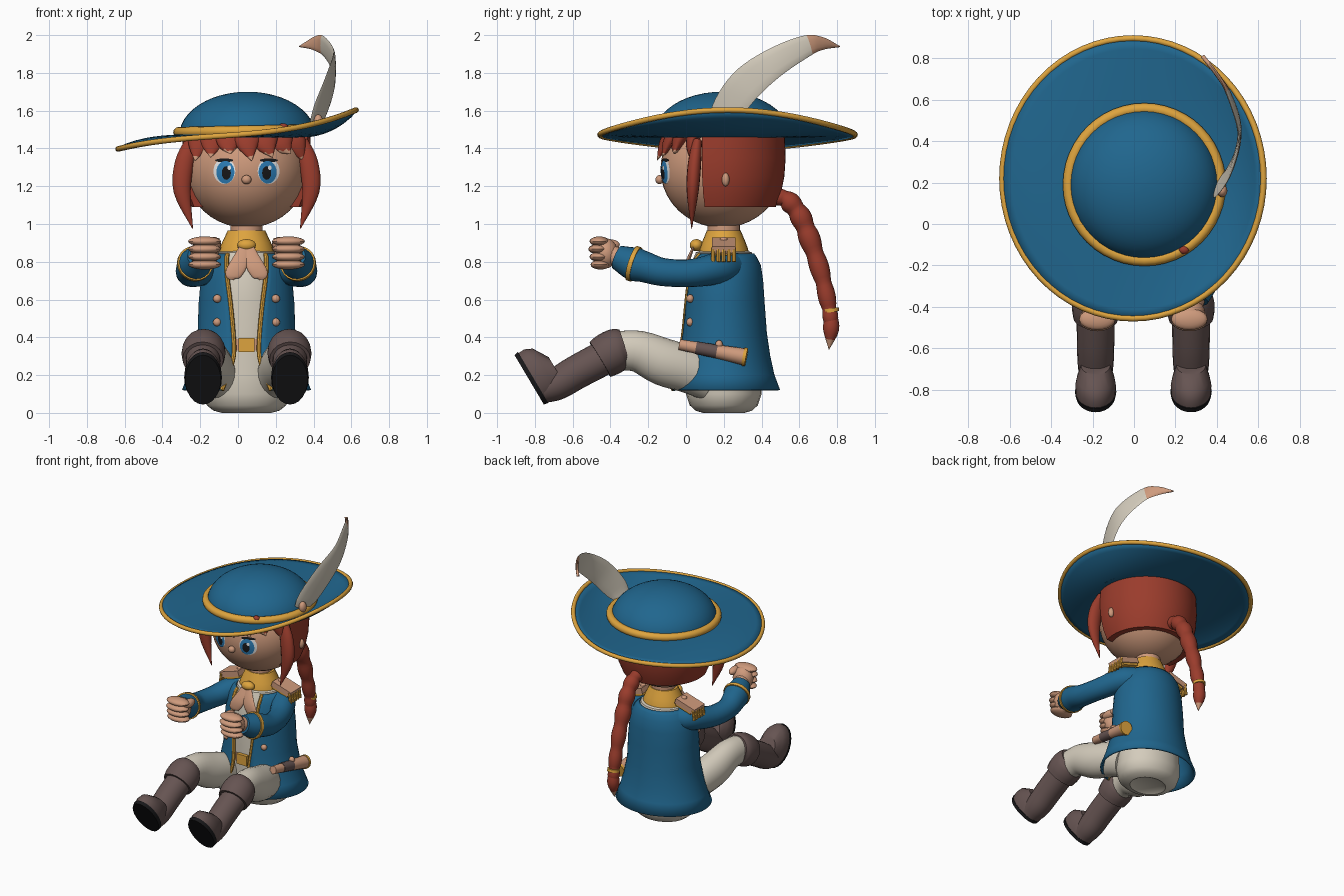
import bpy, bmesh, math
from math import sin, cos, pi, radians, sqrt
from mathutils import Vector as V, Matrix

if "Cube" in bpy.data.objects:
    bpy.data.objects.remove(bpy.data.objects["Cube"])

X0 = 0.045   # body centre line
made = []


def material(name, rgb):
    lin = [(c / 255 / 12.92 if c < 11 else ((c / 255 + .055) / 1.055) ** 2.4) for c in rgb] + [1]
    m = bpy.data.materials.new(name)
    m.use_nodes = True
    m.diffuse_color = lin
    m.node_tree.nodes["Principled BSDF"].inputs["Base Color"].default_value = lin
    return m


TEAL = material("teal cloth", (32, 102, 142))
GOLD = material("gold", (222, 164, 62))
CREAM = material("cream", (212, 204, 188))
SKIN = material("skin", (206, 154, 124))
HAIR = material("red hair", (154, 60, 44))
BOOT = material("brown leather", (102, 84, 82))
BLACK = material("black", (24, 24, 26))
WHITE = material("white", (235, 235, 235))
IRIS = material("eye blue", (44, 126, 184))


def finish(name, bm, mat):
    bmesh.ops.recalc_face_normals(bm, faces=bm.faces)
    me = bpy.data.meshes.new(name)
    bm.to_mesh(me)
    bm.free()
    me.materials.append(mat)
    ob = bpy.data.objects.new(name, me)
    bpy.context.collection.objects.link(ob)
    made.append(ob)
    return ob


def ring(c, u, v, n=24, a0=0, a1=None):
    # closed ellipse, or an arc when a1 is given
    c, u, v = V(c), V(u), V(v)
    step = 2 * pi / n if a1 is None else (a1 - a0) / (n - 1)
    return [c + u * cos(a0 + i * step) + v * sin(a0 + i * step) for i in range(n)]


def loft(name, rings, mat, wrap=True, caps=True):
    bm = bmesh.new()
    rows = [[bm.verts.new(p) for p in r] for r in rings]
    n = len(rows[0])
    for a, b in zip(rows, rows[1:]):
        for i in range(n if wrap else n - 1):
            j = (i + 1) % n
            bm.faces.new((a[i], a[j], b[j], b[i]))
    if caps:
        bm.faces.new(rows[0])
        bm.faces.new(rows[-1])
    return finish(name, bm, mat)


def flat(z, rx, ry, cx=X0, cy=0.2, **k):
    return ring((cx, cy, z), (rx, 0, 0), (0, ry, 0), **k)


def spline(pts, sub):
    # smooth path through the points; works on vectors of any size
    p = [V(q) for q in pts]
    p = [2 * p[0] - p[1]] + p + [2 * p[-1] - p[-2]]
    out = []
    for i in range(1, len(p) - 2):
        for k in range(sub):
            t = k / sub
            a, b, c, d = p[i - 1:i + 3]
            out.append(.5 * (2 * b + (c - a) * t + (2 * a - 5 * b + 4 * c - d) * t * t
                             + (3 * b - a - 3 * c + d) * t ** 3))
    return out + [p[-2]]


def tube(name, pts, radii, mat, sub=4, n=16, flatten=1, bump=None, closed=False):
    if closed:
        path, rad = [V(p) for p in pts], [radii] * len(pts)
    else:
        radii = radii if isinstance(radii, (list, tuple)) else [radii] * len(pts)
        path = spline(pts, sub)
        rad = [max(r[0], .001) for r in spline([(r, 0) for r in radii], sub)]
    m, rings = len(path), []
    for i, p in enumerate(path):
        d = path[(i + 1) % m] - path[i - 1] if closed else path[min(i + 1, m - 1)] - path[max(i - 1, 0)]
        side = V((0, 0, 1)).cross(d) if closed or abs(d.normalized().x) > .8 else V((1, 0, 0))
        v = d.cross(side).normalized()
        u = v.cross(d).normalized()
        r = rad[i] * (bump(i / (m - 1)) if bump else 1)
        rings.append(ring(p, u * r, v * r * flatten, n))
    if closed:
        rings.append(rings[0])
    return loft(name, rings, mat, caps=not closed)


def colour_below(ob, z, mat):
    ob.data.materials.append(mat)
    for f in ob.data.polygons:
        f.material_index = int(f.center.z < z)


def ball(name, loc, size, mat, seg=20):
    bm = bmesh.new()
    bmesh.ops.create_uvsphere(bm, u_segments=seg, v_segments=seg // 2, radius=1)
    bm.transform(Matrix.Translation(loc) @ Matrix.Diagonal((*size, 1)))
    return finish(name, bm, mat)


def box(name, loc, size, mat, rot=Matrix()):
    bm = bmesh.new()
    bmesh.ops.create_cube(bm, size=1)
    bm.transform(Matrix.Translation(loc) @ rot.to_4x4() @ Matrix.Diagonal((*size, 1)))
    return finish(name, bm, mat)


# Head, nose and neck
HC, HR = V((X0, .19, 1.29)), V((.325, .325, .31))
ball("head", HC, HR, SKIN, seg=40)
ball("nose", (X0, -.14, 1.235), (.026, .022, .024), SKIN)
loft("neck", [flat(z, .085, .085) for z in (.86, 1.04)], SKIN)


def patch(name, off, z, rx, rz, lift, mat):
    # thin oval painted on the face
    rings = []
    for k in (1, .75, .5, .25, .02):
        pts = ring((off, 0, z), (rx * k, 0, 0), (0, 0, rz * k))
        for p in pts:
            q = 1 - (p.x / HR.x) ** 2 - ((p.z - HC.z) / HR.z) ** 2
            p.y = HC.y - HR.y * sqrt(max(q, 0)) - lift
            p.x += X0
        rings.append(pts)
    loft(name, rings, mat)


for s, tag in ((1, "left"), (-1, "right")):
    patch(tag + "_eye_white", s * .117, 1.28, .058, .068, .003, WHITE)
    patch(tag + "_lash", s * .118, 1.337, .048, .01, .005, BLACK)
    patch(tag + "_iris", s * .112, 1.274, .048, .06, .006, IRIS)
    patch(tag + "_pupil", s * .107, 1.27, .024, .036, .008, BLACK)
    patch(tag + "_glint", s * .107 + .016, 1.298, .01, .012, .01, WHITE)

# Hair: back cap, side locks, fringe, braid
loft("hair_cap", [flat(z, r, r, cy=.185, n=40, a0=-.3, a1=pi + .3) for z, r in
                  ((1.09, .29), (1.16, .318), (1.25, .336), (1.35, .343), (1.47, .338))], HAIR)
for s, tag in ((1, "left"), (-1, "right")):
    tube(tag + "_lock", [(X0 + s * o, y, z) for o, y, z in
                         ((.29, .06, 1.44), (.33, .045, 1.32), (.34, .035, 1.17), (.285, .03, .975))],
         [.035, .05, .045, .002], HAIR, flatten=.7)
    ball(tag + "_ear", (X0 + s * .333, .21, 1.235), (.022, .02, .036), SKIN)
for i in range(7):
    a = radians(-57 + 19 * i)
    drop = 1.335 + .018 * (i % 3)
    path = [(X0 + r * sin(a + t), .19 - r * cos(a + t), z) for r, t, z in
            ((.26, 0, 1.49), (.305, .02, 1.42), (.345, .08, drop))]
    colour_below(tube("fringe_tuft", path, [.085, .06, .002], HAIR, flatten=.5), drop + .022, SKIN)
tube("braid", [(X0 + .02, y, z) for y, z in ((.44, 1.15), (.53, 1.13), (.6, 1.05), (.655, .92),
                                           (.715, .74), (.755, .57), (.77, .46))],
     [.035, .05, .054, .054, .048, .043, .036], HAIR, sub=8,
     bump=lambda t: .86 + .2 * abs(sin(t * pi * 7)))
tube("braid_band", [(X0 + .02, .766, .553), (X0 + .02, .769, .533)], .043, GOLD)
colour_below(tube("braid_tip", [(X0 + .02, .769, .53), (X0 + .02, .768, .44), (X0 + .02, .757, .335)],
                  [.03, .042, .001], HAIR), .385, SKIN)


# Hat: brim swept up on one side, dome, bands
def brim_ring(t, n=64):
    pts = flat(0, .3 + .33 * t, .3 + .375 * t, cx=.045 - .05 * t, cy=.19 + .03 * t, n=n)
    for p in pts:
        u = p.x / .64
        p.z = 1.466 + (.05 * u + .057 * u ** 3 + .03 * u * u + .007) * t ** 1.4
    return pts


brim = loft("hat_brim", [brim_ring(i / 8) for i in range(9)], TEAL, caps=False)
sol = brim.modifiers.new("thickness", "SOLIDIFY")
sol.thickness, sol.offset = .018, 0
tube("brim_edge", brim_ring(1), .015, GOLD, n=10, closed=True)
loft("hat_crown", [flat(1.465 + .235 * sin(a), .36 * cos(a) + .002, .36 * cos(a) + .002, cx=.05, cy=.19, n=48)
                   for a in [radians(90 * i / 12) for i in range(13)]], TEAL)
band = [V((p.x, p.y, 1.492 + .02 * p.x)) for p in flat(0, .365, .365, cx=.05, cy=.19, n=48)]
tube("hat_band", band, .028, GOLD, n=12, closed=True)
ball("band_gem", (.24, -.125, 1.515), (.025, .02, .018), HAIR)
ball("feather_clasp", (.425, .16, 1.54), (.025, .03, .04), SKIN)

# Feather: flattened loft following a curling spine (x, y, z, half width)
spine = spline([(.395, .18, 1.5, .045), (.43, .21, 1.59, .08), (.485, .315, 1.735, .09), (.508, .46, 1.85, .078),
                (.455, .63, 1.94, .058), (.4, .72, 1.955, .035), (.33, .81, 1.94, .004)], 5)
rings = []
for i, p in enumerate(spine):
    d = (spine[min(i + 1, len(spine) - 1)] - spine[max(i - 1, 0)]).to_3d()
    across = V((0, -d.z, d.y)).normalized()
    across.x = -.5 * max(0, 1 - i / 15)
    thin = d.cross(across).normalized()
    rings.append(ring(p.to_3d(), across * p.w, thin * .01, 12))
loft("feather", rings[:22], CREAM)
loft("feather_tip", rings[21:], SKIN)

# Body, trousers seat and shirt front
loft("body", [flat(z, rx, ry) for z, rx, ry in
              ((.015, .1, .08), (0, .13, .11), (.012, .175, .15), (.04, .21, .18), (.1, .23, .2), (.2, .225, .2),
               (.4, .225, .198), (.6, .22, .196), (.75, .195, .185), (.82, .17, .16), (.85, .16, .148),
               (.86, .13, .12))], CREAM)

# Coat, open at the front, with gold edging
coat = []
for z, rx, ry, gap in ((.12, .335, .292, .13), (.2, .305, .262, .1), (.3, .275, .24, .068), (.42, .252, .222, .07),
                       (.58, .247, .21, .085), (.7, .236, .202, .1), (.78, .216, .19, .105), (.82, .192, .17, .105),
                       (.84, .168, .155, .1)):
    g = math.asin(gap / rx)
    coat.append(flat(z, rx, ry, n=40, a0=-pi / 2 + g, a1=1.5 * pi - g))
ob = loft("coat", coat, TEAL, wrap=False, caps=False)
sol = ob.modifiers.new("thickness", "SOLIDIFY")
sol.thickness, sol.offset = .014, 0
for k in (0, -1):
    tube("coat_edging", [r[k] for r in coat], .012, GOLD, n=8)
for s in (1, -1):
    for z in (.605, .48):
        ball("coat_button", (X0 + s * .155, .022, z), (.022, .02, .022), SKIN)

# Collar, knot and scarf tails
loft("collar", [flat(z, r, r * .9) for z, r in
                ((.845, .148), (.87, .142), (.9, .13), (.93, .116), (.965, .1), (.965, .08))], GOLD)
ball("scarf_knot", (X0, .055, .888), (.05, .035, .032), GOLD)
for s in (1, -1):
    tube("scarf_tail", [(X0 + s * .012, .04, .88), (X0 + s * .04, .005, .79), (X0 + s * .075, -.004, .73),
                        (X0 + s * .08, -.004, .705)], [.025, .045, .04, .012], SKIN, flatten=.25)

# Belt and buckle
loft("belt", [flat(z, .232, .206) for z in (.33, .39)], SKIN)
box("belt_buckle", (X0, -.01, .36), (.085, .025, .075), GOLD)

# Sheathed knife on the left hip
a, b = V((.315, -.035, .362)), V((.335, .32, .295))
for name, t0, t1, r0, r1, m in (("knife_cap", 0, .27, .028, .032, SKIN), ("knife_grip", .25, .58, .034, .036, BOOT),
                                ("knife_sheath", .56, .96, .036, .045, SKIN), ("knife_end", .95, 1, .049, .049, GOLD)):
    tube(name, [a.lerp(b, t0), a.lerp(b, t1)], [r0, r1], m)
ball("knife_stud", (.325, .175, .36), (.02, .02, .025), SKIN)

for s, tag in ((1, "left"), (-1, "right")):
    def P(o, y, z):
        return V((X0 + s * o, y, z))

    # Arm, cuff and fist
    tube(tag + "_sleeve", [P(.14, .23, .77), P(.21, .17, .765), P(.275, .03, .74), P(.3, -.12, .745), P(.288, -.22, .773),
                           P(.272, -.28, .79), P(.25, -.365, .825)], [.085, .085, .074, .074, .082, .088, .064],
         TEAL, n=20)
    tube(tag + "_cuff_ring", [P(.276, -.265, .786), P(.271, -.287, .793)], .095, GOLD, n=20)
    tube(tag + "_wrist", [P(.26, -.32, .81), P(.225, -.42, .845)], .052, SKIN)
    ball(tag + "_palm", P(.222, -.425, .845), (.075, .065, .08), SKIN)
    for i in range(4):
        ball(tag + "_finger", P(.222, -.465 + .006 * abs(i - 2), .785 + .041 * i), (.087, .052, .026), SKIN)
    ball(tag + "_thumb", P(.165, -.41, .89), (.03, .06, .03), SKIN)

    # Epaulette with fringe
    tilt = Matrix.Rotation(s * .3, 4, "Y")
    box(tag + "_epaulette", P(.215, .2, .885), (.16, .125, .04), SKIN, tilt)
    box(tag + "_epaulette_base", P(.2, .2, .862), (.13, .11, .02), GOLD, tilt)
    for i in range(5):
        tube(tag + "_epaulette_fringe", [P(.282, .143 + .028 * i, .875), P(.292, .143 + .028 * i, .8)], .011, GOLD, n=8)
    ball(tag + "_epaulette_button", P(.17, .2, .917), (.02, .02, .015), SKIN)

    # Leg and boot
    tube(tag + "_thigh", [P(.14, .13, .17), P(.165, .02, .225), P(.195, -.12, .27), P(.215, -.25, .325), P(.225, -.37, .33)],
         [.095, .105, .108, .095, .088], CREAM, n=20, flatten=1.16)
    tube(tag + "_boot_shaft", [P(.23, -.42, .3), P(.23, -.58, .215), P(.23, -.68, .155), P(.23, -.76, .125)],
         [.092, .09, .086, .075], BOOT, n=20)
    tube(tag + "_boot_cuff", [P(.225, -.325, .35), P(.226, -.36, .338), P(.228, -.41, .31), P(.23, -.455, .283)],
         [.095, .112, .116, .108], BOOT, n=20)
    out, up = V((0, -.86, -.51)), V((0, -.51, .86))
    heel = P(.23, -.83, .175)
    for name, layers, m in (("_sole", ((0, .152, .094), (.024, .157, .1)), BLACK),
                            ("_foot", ((.022, .15, .096), (.06, .152, .098), (.1, .138, .09), (.15, .085, .07)), BOOT)):
        loft(tag + name, [ring(heel - out * d - up * max(0, .147 - h) * .55, V((w, 0, 0)), up * h)
                          for d, h, w in layers], m)

# Smooth shading with crisp edges
bpy.ops.object.select_all(action="DESELECT")
for ob in made:
    ob.select_set(True)
bpy.context.view_layer.objects.active = made[0]
bpy.ops.object.shade_smooth_by_angle(angle=radians(40))
